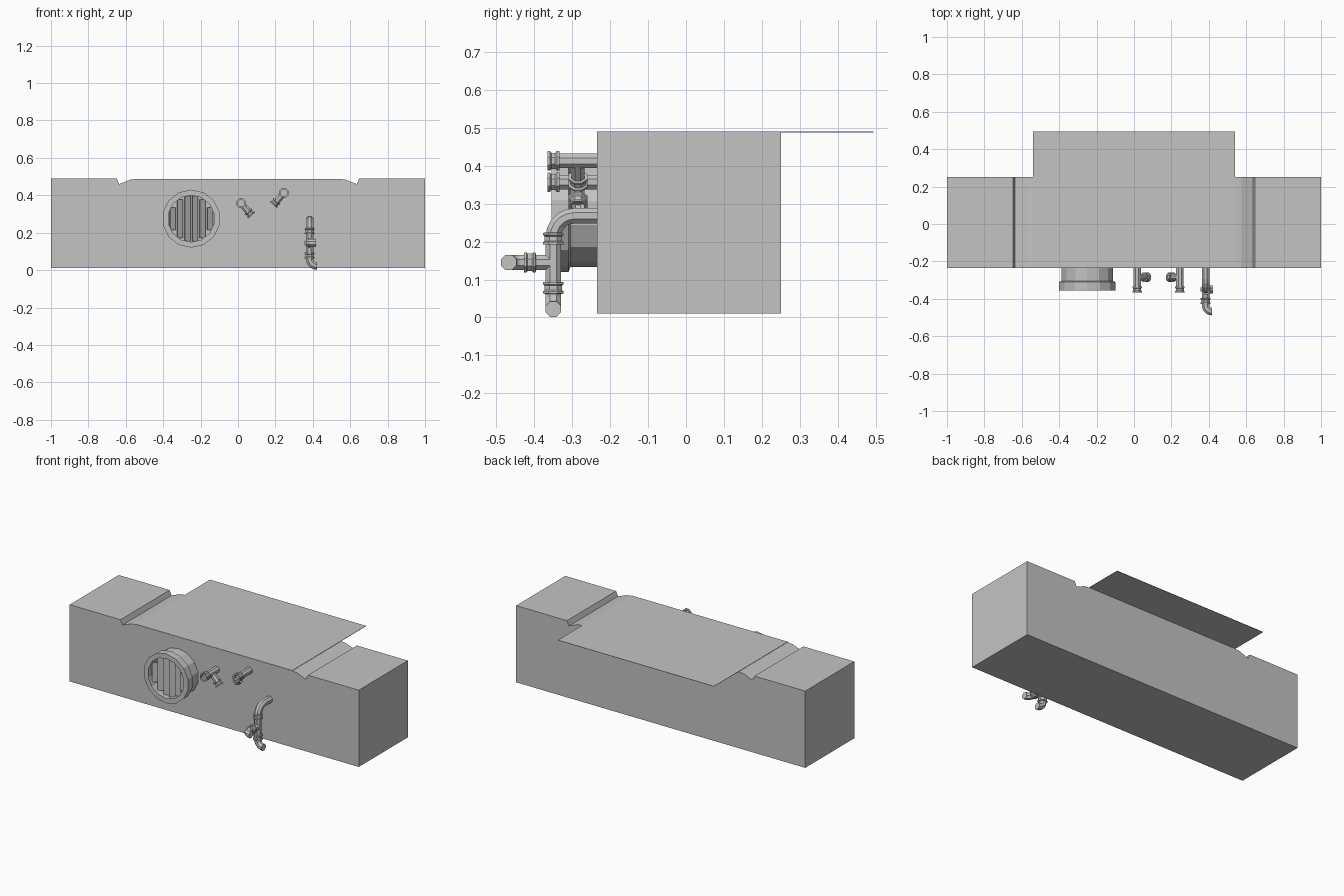
import bpy, bmesh, math
from mathutils import Vector, Matrix

if "Cube" in bpy.data.objects:
    bpy.data.objects.remove(bpy.data.objects["Cube"])

grey = bpy.data.materials.new("plain_grey")
grey.diffuse_color = (0.55, 0.55, 0.55, 1)
grey.use_nodes = True
grey.node_tree.nodes["Principled BSDF"].inputs["Base Color"].default_value = grey.diffuse_color


def finish(name, bm):
    bmesh.ops.recalc_face_normals(bm, faces=bm.faces)
    me = bpy.data.meshes.new(name)
    bm.to_mesh(me)
    bm.free()
    me.materials.append(grey)
    ob = bpy.data.objects.new(name, me)
    bpy.context.scene.collection.objects.link(ob)
    return ob


def box(name, centre, size, turn=0.0):
    bm = bmesh.new()
    bmesh.ops.create_cube(bm, size=1, matrix=Matrix.Translation(centre)
                          @ Matrix.Rotation(turn, 4, 'Z') @ Matrix.Diagonal((*size, 1)))
    return finish(name, bm)


def sweep(name, path, radii, sides=8, phase=0.5):
    """Skin rings along a path; each point has its own (direction, radius)."""
    bm = bmesh.new()
    rings, first = [], path[0][1].normalized()
    side = first.orthogonal().normalized()
    if abs(first.z) < 0.9:
        side = first.cross(Vector((0, 0, 1))).normalized()
    prev = first
    for (p, d), r in zip(path, radii):
        d = d.normalized()
        side = prev.rotation_difference(d) @ side
        prev = d
        other = d.cross(side)
        rings.append([bm.verts.new(p + r * (math.cos(a) * side + math.sin(a) * other))
                      for a in ((i + phase) * math.tau / sides for i in range(sides))])
    for a, b in zip(rings, rings[1:]):
        for i in range(sides):
            j = (i + 1) % sides
            bm.faces.new((a[i], a[j], b[j], b[i]))
    bm.faces.new(rings[0])
    bm.faces.new(rings[-1])
    return finish(name, bm)


def lathe(name, origin, axis, profile, sides=8, phase=0.5):
    """Profile is (radius, distance along axis)."""
    o, d = Vector(origin), Vector(axis).normalized()
    return sweep(name, [(o + d * t, d) for _, t in profile], [r for r, _ in profile], sides, phase)


def collar(name, origin, axis, r=0.023):
    # spool-shaped coupling with two raised rims
    lathe(name, origin, axis, [(r, -.016), (r + .006, -.015), (r + .006, -.009), (r + .002, -.006),
                               (r + .002, .006), (r + .006, .009), (r + .006, .015), (r, .016)])


def pipe(name, start, d0, bend_start, d1, bend, end, r=0.022, steps=5):
    """Straight run, quarter bend of radius 'bend' from d0 into d1, straight run to end length."""
    s, a, b = Vector(start), Vector(d0), Vector(d1)
    c = Vector(bend_start)
    path = [(s, a)]
    for i in range(steps + 1):
        t = math.pi / 2 * i / steps
        path.append((c + a * bend * math.sin(t) + b * bend * (1 - math.cos(t)),
                     a * math.cos(t) + b * math.sin(t)))
    path.append((path[-1][0] + b * end, b))
    sweep(name, path, [r] * len(path))
    return path[-1][0]


# Main block: side profile with two notches, extruded front to back
half = [(0.54, .488), (.575, .484), (.635, .46), (.648, .49), (1, .49), (1, .01)]
outline = half + [(-x, z) for x, z in reversed(half)]
bm = bmesh.new()
face = bm.faces.new([bm.verts.new((x, -.235, z)) for x, z in outline])
ext = bmesh.ops.extrude_face_region(bm, geom=[face])
bmesh.ops.translate(bm, vec=(0, .485, 0),
                    verts=[v for v in ext["geom"] if isinstance(v, bmesh.types.BMVert)])
finish("main_block", bm)

# Thin top sheet overhanging the back
box("top_sheet", (0, .13, .4895), (1.08, .73, .002))

# Round vent: drum, wider rim and recessed opening
VX, VZ = -.25, .275
lathe("vent_housing", (VX, -.23, VZ), (0, -1, 0),
      [(.142, 0), (.142, .075), (.155, .08), (.155, .125), (.125, .125), (.125, .07)], 14)
for i in range(6):
    x = -.1 + i * .04
    h = 2 * math.sqrt(.124 ** 2 - (abs(x) + .008) ** 2)
    box(f"vent_slat_{i + 1}", (VX + x, -.322, VZ), (.034, .006, h), math.radians(35))

# Two mirrored pipe stubs with flanged open mouths and angled branches
mouth = [(.028, 0), (.028, .007), (.023, .011), (.023, .021), (.028, .025), (.028, .031),
         (.019, .031), (.019, .01)]
for n, (x, z, s) in enumerate([(.017, .357, 1), (.245, .413, -1)], 1):
    lathe(f"stub_pipe_{n}", (x, -.23, z), (0, -1, 0),
          [(.021, 0), (.021, .104)] + [(r, t + .104) for r, t in mouth])
    lathe(f"stub_branch_{n}", (x, -.285, z), (s * .65, 0, -.76),
          [(.019, 0), (.019, .055)] + [(r * .95, t + .055) for r, t in mouth])

# Bent drain pipe: out of the wall, down, then turning sideways at the foot
PX = .383
pipe("drain_upper", (PX, -.23, .268), (0, -1, 0), (PX, -.295, .268), (0, 0, -1), .055, .07)
pipe("drain_lower", (PX, -.35, .15), (0, 0, -1), (PX, -.35, .06), (1, 0, 0), .038, .002)
collar("drain_collar_upper", (PX, -.35, .208), (0, 0, 1))
collar("drain_collar_lower", (PX, -.35, .078), (0, 0, 1))

# Forward branch of the drain with a sideways elbow
pipe("drain_branch", (PX, -.35, .145), (0, -1, 0), (PX, -.435, .145), (1, 0, 0), .033, .002)
collar("drain_branch_collar", (PX, -.412, .145), (0, 1, 0))
